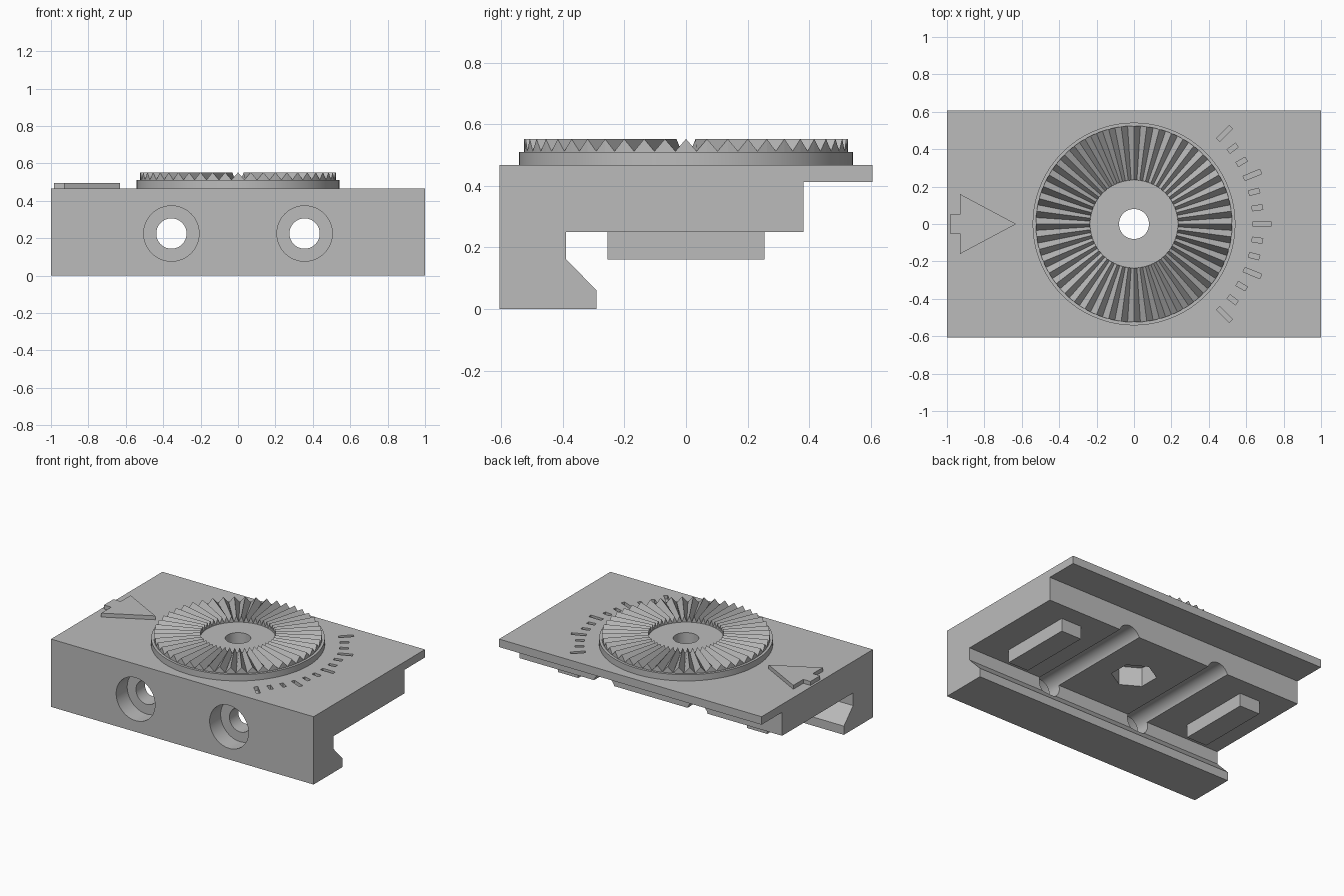
import bpy, bmesh
from math import pi, cos, sin, radians
from mathutils import Matrix

cube = bpy.data.objects.get("Cube")
if cube:
    bpy.data.objects.remove(cube, do_unlink=True)

grey = bpy.data.materials.new("plain_grey")
grey.use_nodes = True
grey.diffuse_color = (0.5, 0.5, 0.5, 1)
grey.node_tree.nodes["Principled BSDF"].inputs["Base Color"].default_value = (0.5, 0.5, 0.5, 1)


def finish(name, bm):
    bmesh.ops.recalc_face_normals(bm, faces=bm.faces)
    mesh = bpy.data.meshes.new(name)
    bm.to_mesh(mesh)
    bm.free()
    mesh.materials.append(grey)
    ob = bpy.data.objects.new(name, mesh)
    bpy.context.collection.objects.link(ob)
    return ob


def extrude(name, points, offset):
    """Solid made by sweeping a closed outline along an offset."""
    bm = bmesh.new()
    face = bm.faces.new([bm.verts.new(p) for p in points])
    new = bmesh.ops.extrude_face_region(bm, geom=[face])["geom"]
    bmesh.ops.translate(bm, vec=offset, verts=[v for v in new if isinstance(v, bmesh.types.BMVert)])
    return finish(name, bm)


def box(name, x, y, z, turn=0):
    """Box from min/max pairs, turned about the z axis."""
    pts = [(x[0], y[0], z[0]), (x[1], y[0], z[0]), (x[1], y[1], z[0]), (x[0], y[1], z[0])]
    ob = extrude(name, pts, (0, 0, z[1] - z[0]))
    ob.data.transform(Matrix.Rotation(turn, 4, "Z"))
    return ob


def disc(name, r, z0, z1, sides=96, start=0):
    pts = [(r * cos(start + 2 * pi * i / sides), r * sin(start + 2 * pi * i / sides), z0)
           for i in range(sides)]
    return extrude(name, pts, (0, 0, z1 - z0))


def bore(name, x, z, r, y0, y1):
    """Cylinder lying along y."""
    pts = [(x + r * cos(2 * pi * i / 64), y0, z + r * sin(2 * pi * i / 64)) for i in range(64)]
    return extrude(name, pts, (0, y1 - y0, 0))


def activate(ob):
    bpy.ops.object.select_all(action="DESELECT")
    ob.select_set(True)
    bpy.context.view_layer.objects.active = ob


def cut(target, cutter):
    cutter.hide_render = True
    mod = target.modifiers.new("cut", "BOOLEAN")
    mod.operation, mod.solver, mod.object = "DIFFERENCE", "EXACT", cutter
    activate(target)
    bpy.ops.object.modifier_apply(modifier=mod.name)
    bpy.data.objects.remove(cutter, do_unlink=True)


TOP, UNDER, RIM, PEAK = 0.467, 0.25, 0.51, 0.552

# Clamp body: hooked front jaw, flat underside, thin rear lip
profile = [(-0.606, 0), (-0.29, 0), (-0.29, 0.06), (-0.39, 0.163), (-0.39, UNDER),
           (0.382, UNDER), (0.382, 0.412), (0.606, 0.412), (0.606, TOP), (-0.606, TOP)]
body = extrude("clamp_body", [(-1, y, z) for y, z in profile], (2, 0, 0))

# Screw holes with counterbores, running on as grooves under the body
for x in (-0.356, 0.356):
    cut(body, bore("screw_hole", x, 0.225, 0.081, -0.8, 0.8))
    cut(body, bore("counterbore", x, 0.225, 0.148, -0.8, -0.486))

# Hexagonal nut pocket and centre hole
cut(body, disc("nut_pocket", 0.142, 0.1, 0.38, 6, pi / 2))
cut(body, disc("centre_hole", 0.08, 0.1, 0.8))

# Engraved scale, every third mark longer
for i in range(-6, 7):
    end = 0.733 if i % 3 == 0 else 0.693
    cut(body, box("scale_mark", (0.637, end), (-0.013, 0.013), (TOP - 0.025, 0.6), radians(7.5 * i)))

# Round base of the toothed joint
base = disc("joint_base", 0.542, TOP, RIM)
cut(base, disc("base_hole", 0.08, 0.1, 0.8))

# Ring of radial teeth
bm = bmesh.new()
rings = []
for i in range(96):
    a = 2 * pi * i / 96
    z = PEAK if i % 2 == 0 else RIM + 0.002
    rings.append([bm.verts.new((r * cos(a), r * sin(a), h))
                  for r, h in ((0.235, RIM - 0.005), (0.525, RIM - 0.005), (0.525, z), (0.235, z))])
for i, ring in enumerate(rings):
    after = rings[(i + 1) % 96]
    for k in range(4):
        bm.faces.new((ring[k], ring[(k + 1) % 4], after[(k + 1) % 4], after[k]))
finish("joint_teeth", bm)

# Raised direction arrow
arrow = [(-0.985, -0.052), (-0.93, -0.052), (-0.93, -0.16), (-0.63, 0),
         (-0.93, 0.16), (-0.93, 0.052), (-0.985, 0.052)]
extrude("direction_arrow", [(x, y, TOP) for x, y in arrow], (0, 0, 0.027))

# Locating keys under the body
for side, x in (("right", -0.72), ("left", 0.72)):
    box(side + "_locating_key", (x - 0.077, x + 0.077), (-0.255, 0.255), (0.16, UNDER))

for ob in (body, base):
    activate(ob)
    bpy.ops.object.shade_smooth_by_angle(angle=radians(30))
